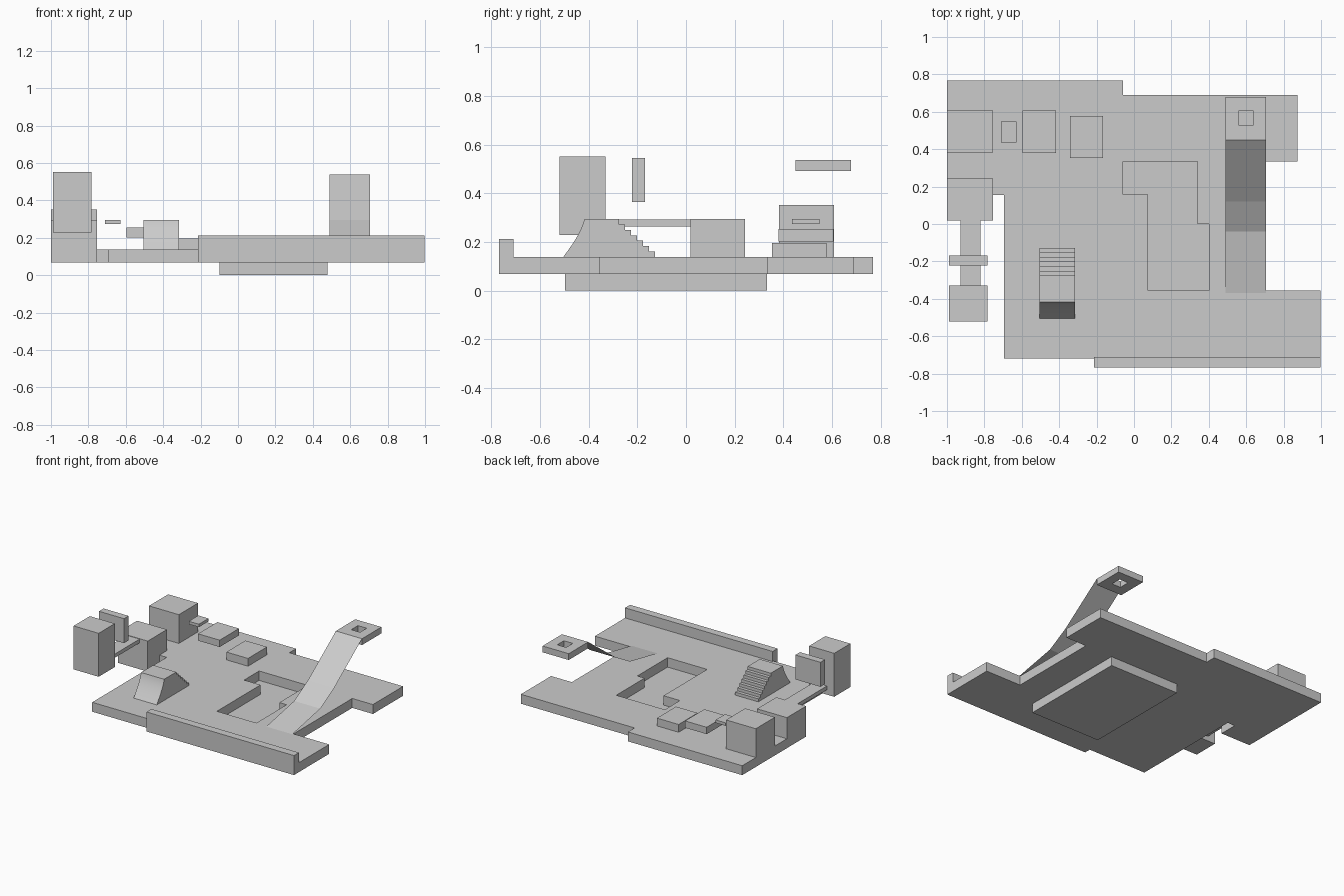
import bpy, bmesh, math

if "Cube" in bpy.data.objects:
    bpy.data.objects.remove(bpy.data.objects["Cube"])


def prism(name, pts, axis, a, b):
    """Extrude a closed outline along z (pts = x,y) or x (pts = y,z)."""
    def place(p, t):
        return (p[0], p[1], t) if axis == 'z' else (t, p[0], p[1])
    bm = bmesh.new()
    lo = [bm.verts.new(place(p, a)) for p in pts]
    hi = [bm.verts.new(place(p, b)) for p in pts]
    bm.faces.new(lo)
    bm.faces.new(hi)
    n = len(pts)
    for i in range(n):
        j = (i + 1) % n
        bm.faces.new((lo[i], lo[j], hi[j], hi[i]))
    bmesh.ops.recalc_face_normals(bm, faces=bm.faces)
    me = bpy.data.meshes.new(name)
    bm.to_mesh(me)
    bm.free()
    ob = bpy.data.objects.new(name, me)
    bpy.context.collection.objects.link(ob)
    return ob


def box(name, x0, x1, y0, y1, z0, z1):
    return prism(name, [(x0, y0), (x1, y0), (x1, y1), (x0, y1)], 'z', z0, z1)


def activate(ob):
    bpy.ops.object.select_all(action='DESELECT')
    ob.select_set(True)
    bpy.context.view_layer.objects.active = ob


def cut(ob, cutter):
    mod = ob.modifiers.new("cut", 'BOOLEAN')
    mod.operation = 'DIFFERENCE'
    mod.solver = 'EXACT'
    mod.object = cutter
    activate(ob)
    bpy.ops.object.modifier_apply(modifier=mod.name)
    bpy.data.objects.remove(cutter, do_unlink=True)


# Main floor with a sunken pit
floor = prism("floor", [
    (-1, 0.155), (-0.695, 0.155), (-0.695, -0.72), (-0.215, -0.72),
    (-0.215, -0.71), (0.998, -0.71), (0.998, -0.355), (0.705, -0.355),
    (0.705, 0.335), (0.875, 0.335), (0.875, 0.69), (-0.06, 0.69),
    (-0.06, 0.768), (-1, 0.768)], 'z', 0.068, 0.138)
cut(floor, prism("pit_cutter", [
    (-0.06, 0.334), (0.34, 0.334), (0.34, 0), (0.4, 0), (0.4, -0.355),
    (0.075, -0.355), (0.075, 0.157), (-0.06, 0.157)], 'z', 0.03, 0.2))
box("pit_floor_slab", -0.098, 0.478, -0.497, 0.334, 0, 0.068)

# Front barrier wall
box("front_wall", -0.215, 0.998, -0.768, -0.71, 0.068, 0.213)

# Blocks and floating platforms along the back and left side
for name, dims in {
    "back_left_block": (-1, -0.755, 0.383, 0.608, 0.138, 0.352),
    "small_floating_step": (-0.71, -0.627, 0.436, 0.548, 0.273, 0.295),
    "floating_platform": (-0.595, -0.417, 0.38, 0.607, 0.203, 0.254),
    "low_platform": (-0.343, -0.165, 0.353, 0.577, 0.138, 0.196),
    "left_block": (-1, -0.755, 0.018, 0.243, 0.068, 0.295),
    "narrow_bridge": (-0.928, -0.822, -0.33, 0.018, 0.264, 0.292),
    "hanging_panel": (-0.988, -0.782, -0.222, -0.168, 0.364, 0.546),
    "left_tower": (-0.988, -0.782, -0.52, -0.33, 0.228, 0.551),
}.items():
    box(name, *dims)

# Quarter pipe with stairs on its back
curve = [(-0.505 + 0.092 * math.sin(t), 0.138 + 0.157 * t / 1.25)
         for t in (1.25 * i / 10 for i in range(11))]
stairs = []
rise = 0.157 / 7
for i in range(7):
    y = -0.275 + 0.0245 * i
    stairs += [(y, 0.295 - rise * i), (y, 0.295 - rise * (i + 1))]
pipe = prism("quarter_pipe_stairs", curve + stairs, 'x', -0.505, -0.315)
activate(pipe)
bpy.ops.object.shade_smooth_by_angle(angle=math.radians(25))

# Thin rising ramp (open sheet)
path = [(-0.368, 0.14), (-0.04, 0.205), (0.12, 0.295), (0.45, 0.538)]
verts = [(x, y, z) for y, z in path for x in (0.49, 0.705)]
faces = [(2 * i, 2 * i + 1, 2 * i + 3, 2 * i + 2) for i in range(3)]
me = bpy.data.meshes.new("ramp")
me.from_pydata(verts, [], faces)
bpy.context.collection.objects.link(bpy.data.objects.new("ramp", me))

# Ramp-top platform with a square hole
top = box("ramp_top_platform", 0.49, 0.705, 0.45, 0.678, 0.491, 0.538)
cut(top, box("hole_cutter", 0.562, 0.635, 0.527, 0.606, 0.4, 0.6))
